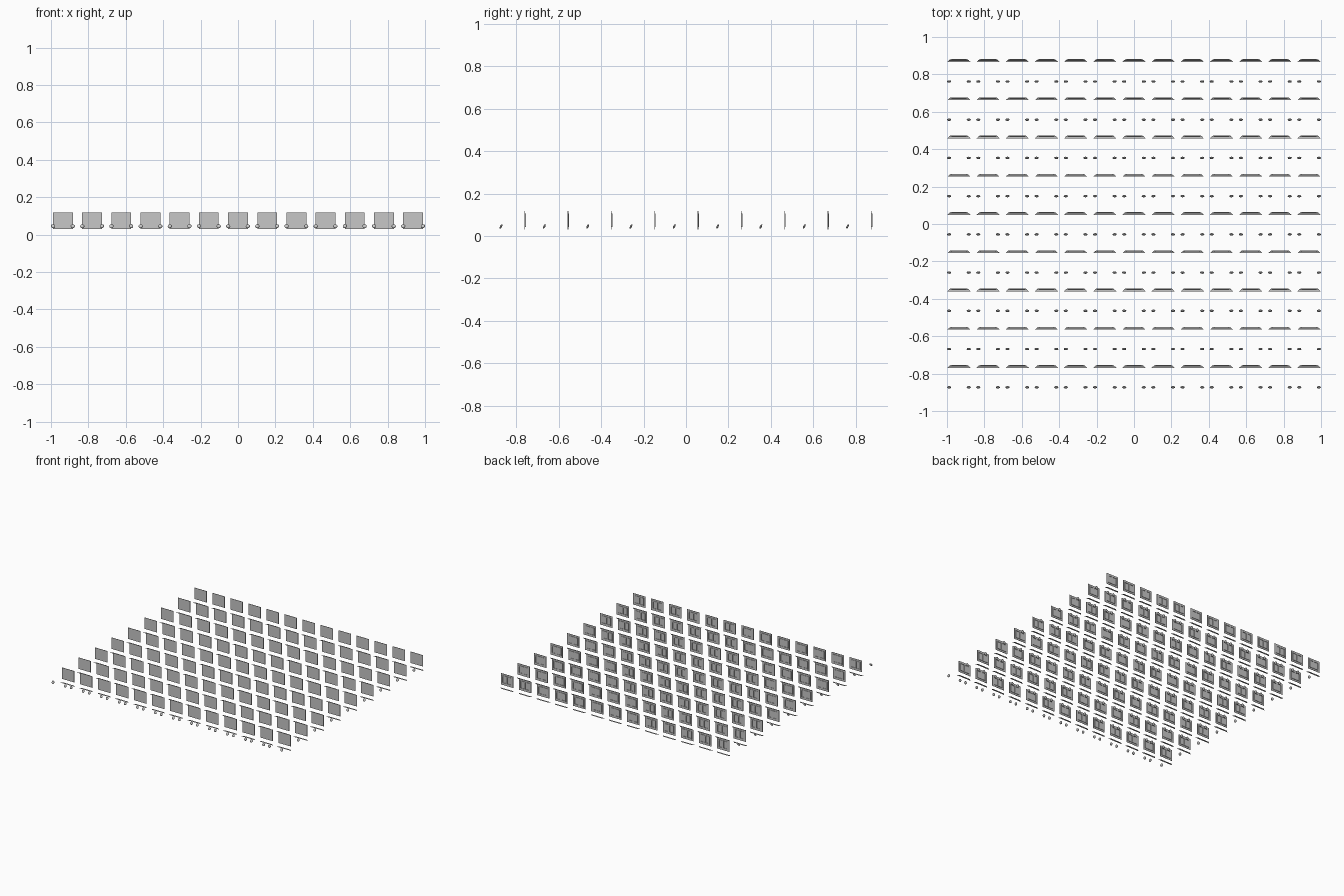
import bpy, bmesh, math
from mathutils import Matrix

if "Cube" in bpy.data.objects:
    bpy.data.objects.remove(bpy.data.objects["Cube"])

COLS, ROWS = 13, 9
DX, DY = 0.156, 0.2044
X0, Y0 = -DX * (COLS - 1) / 2, -0.76      # first panel position
ZC = 0.074                                # panel centre height

grey = bpy.data.materials.new("light grey")
grey.diffuse_color = (0.57, 0.57, 0.57, 1)
grey.use_nodes = True
grey.node_tree.nodes["Principled BSDF"].inputs["Base Color"].default_value = grey.diffuse_color


def box(bm, cx, cy, cz, sx, sy, sz):
    m = Matrix.Translation((cx, cy, cz)) @ Matrix.Diagonal((sx, sy, sz, 1))
    bmesh.ops.create_cube(bm, size=1, matrix=m)


def finish(bm, name, smooth=False):
    """Turn one unit into a mesh repeated over the whole field."""
    for f in bm.faces:
        f.smooth = smooth
    mesh = bpy.data.meshes.new(name)
    bm.to_mesh(mesh)
    bm.free()
    mesh.materials.append(grey)
    ob = bpy.data.objects.new(name, mesh)
    bpy.context.collection.objects.link(ob)
    ob.location = (X0, Y0, 0)
    for label, count, step in (("columns", COLS, (DX, 0, 0)), ("rows", ROWS, (0, DY, 0))):
        a = ob.modifiers.new(label, 'ARRAY')
        a.count = count
        a.use_relative_offset = False
        a.use_constant_offset = True
        a.constant_offset_displace = step
    return ob


# Upright display panels
bm = bmesh.new()
box(bm, 0, -0.001, ZC, 0.106, 0.003, 0.088)
finish(bm, "panel")

# Inset frame and centre post on the rear of each panel
bm = bmesh.new()
for s in (-1, 1):
    box(bm, s * 0.038, 0.002, ZC, 0.006, 0.004, 0.062)
    box(bm, 0, 0.002, ZC + s * 0.028, 0.070, 0.004, 0.006)
box(bm, 0, 0.002, ZC, 0.010, 0.004, 0.050)
finish(bm, "rear_frame")

# Flat tapered strips on the ground, wider at the front
bm = bmesh.new()
outline = [(-0.062, -0.009), (0.062, -0.009), (0.046, 0.006), (-0.046, 0.006)]
bm.faces.new([bm.verts.new((x, y, 0)) for x, y in outline])
finish(bm, "ground_strip")

# Pairs of small tilted, rounded lamps in front of the panels
bm = bmesh.new()
for s in (-1, 1):
    m = (Matrix.Translation((s * 0.0525, -0.113, 0.045))
         @ Matrix.Rotation(math.radians(65), 4, 'X') @ Matrix.Diagonal((1, 1, 0.42, 1)))
    bmesh.ops.create_uvsphere(bm, u_segments=12, v_segments=6, radius=0.0115, matrix=m)
finish(bm, "lamp", smooth=True)
